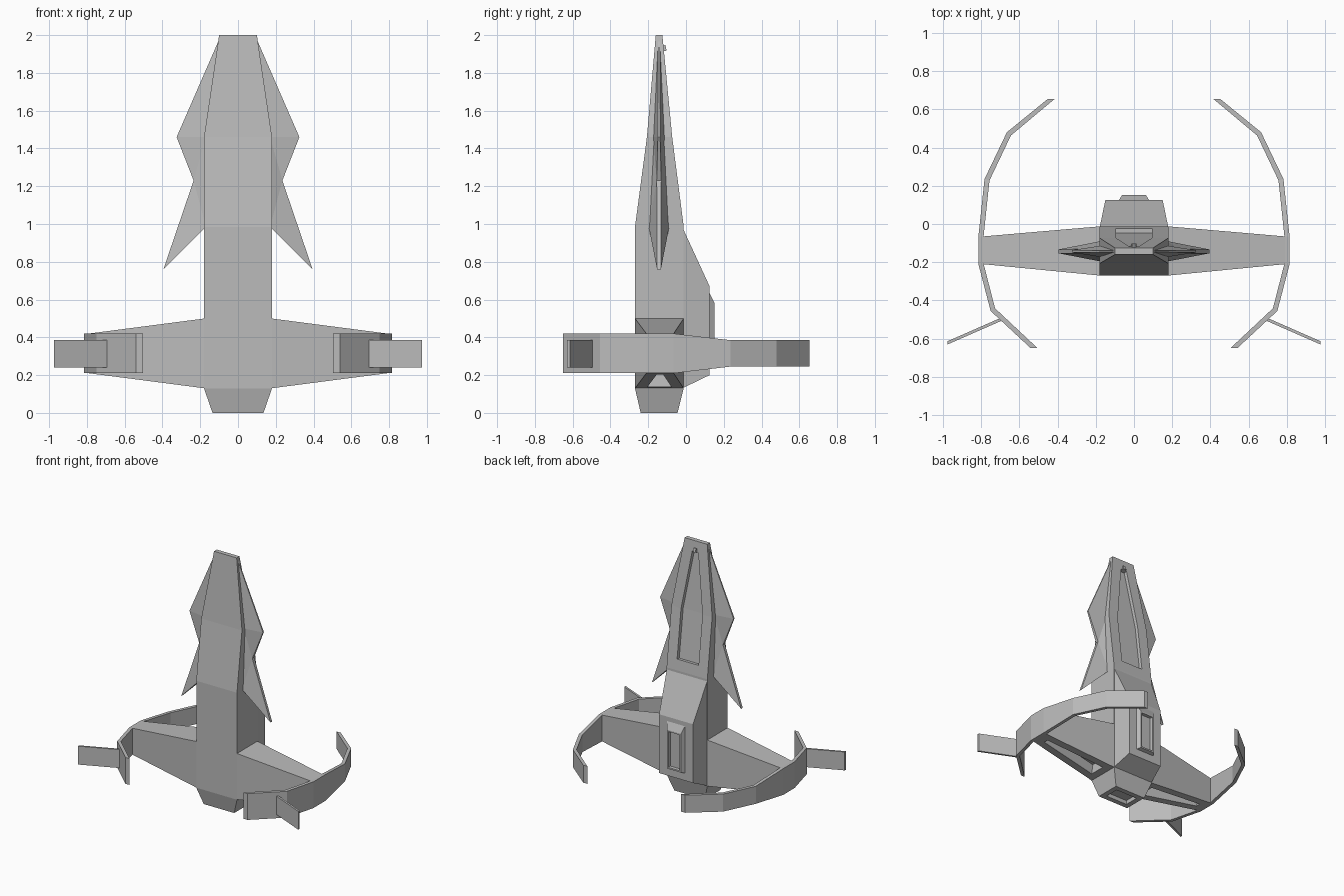
import bpy
import bmesh
from mathutils import Vector

cube = bpy.data.objects.get("Cube")
if cube:
    bpy.data.objects.remove(cube, do_unlink=True)

# One hull colour for everything
hull = bpy.data.materials.new("hull_grey")
hull.use_nodes = True
GREY = (0.5, 0.5, 0.5, 1)
hull.diffuse_color = GREY
hull.node_tree.nodes["Principled BSDF"].inputs["Base Color"].default_value = GREY


def recess(bm, rule, margin, depth):
    """Sink a panel into the faces chosen by a rule."""
    bm.normal_update()
    faces = [f for f in bm.faces if rule(f.normal, f.calc_center_median())]
    bmesh.ops.inset_region(bm, faces=faces, thickness=margin, use_even_offset=True)
    bmesh.ops.inset_region(bm, faces=faces, thickness=0.002, depth=-depth,
                           use_even_offset=True)


def loft(name, rings, mirror=False, panels=()):
    """Skin a row of equal-sized rings, cap both ends, then sink panels."""
    bm = bmesh.new()
    rows = [[bm.verts.new(p) for p in ring] for ring in rings]
    n = len(rows[0])
    for a, b in zip(rows, rows[1:]):
        for i in range(n):
            j = (i + 1) % n
            bm.faces.new((a[i], a[j], b[j], b[i]))
    bm.faces.new(rows[0])
    bm.faces.new(rows[-1])
    bmesh.ops.recalc_face_normals(bm, faces=bm.faces)
    for rule, margin, depth in panels:
        recess(bm, rule, margin, depth)
    return finish(name, bm, mirror)


def finish(name, bm, mirror):
    mesh = bpy.data.meshes.new(name)
    bm.to_mesh(mesh)
    bm.free()
    mesh.materials.append(hull)
    obj = bpy.data.objects.new(name, mesh)
    bpy.context.collection.objects.link(obj)
    if mirror:
        obj.modifiers.new("mirror", "MIRROR")
    return obj


def flat_ring(z, w, y0, y1):
    return [(-w, y0, z), (w, y0, z), (w, y1, z), (-w, y1, z)]


def back_ring(y, w, z0, z1):
    return [(-w, y, z0), (w, y, z0), (w, y, z1), (-w, y, z1)]


def side_ring(x, y0, y1, z0, z1):
    return [(x, y0, z0), (x, y1, z0), (x, y1, z1), (x, y0, z1)]


# Central tower with a sunken back panel and a sunken underside
loft("tower", [
    flat_ring(0, 0.135, -0.24, -0.045),
    flat_ring(0.13, 0.18, -0.27, -0.012),
    flat_ring(0.985, 0.18, -0.27, -0.012),
    flat_ring(1.46, 0.18, -0.207, -0.073),
    flat_ring(2.0, 0.1, -0.16, -0.125),
], panels=[
    (lambda n, c: n.y > 0.8 and c.z > 1, 0.085, 0.025),
    (lambda n, c: n.z < -0.9, 0.04, 0.03),
])

# Rear hump and its hatch
loft("rear_hump", [back_ring(-0.02, 0.18, 0.13, 0.985),
                   back_ring(0.125, 0.15, 0.2, 0.67)])
loft("rear_hatch", [back_ring(0.12, 0.082, 0.26, 0.645),
                    back_ring(0.152, 0.062, 0.27, 0.58)],
     panels=[(lambda n, c: n.y > 0.9, 0.012, 0.024)])

# Tapered wings with a slot underneath
loft("wings", [side_ring(0.175, -0.27, -0.012, 0.13, 0.5),
               side_ring(0.79, -0.21, -0.065, 0.21, 0.42)],
     mirror=True, panels=[(lambda n, c: n.z < -0.8, 0.06, 0.08)])

# Curved arms at the wing tips: outer line as x, y, bottom, top
arm = [(0.54, -0.65, 0.21, 0.42), (0.75, -0.455, 0.21, 0.42),
       (0.814, -0.21, 0.21, 0.42), (0.814, -0.065, 0.21, 0.42),
       (0.782, 0.235, 0.245, 0.385), (0.665, 0.48, 0.245, 0.385),
       (0.45, 0.655, 0.245, 0.385)]
sections = []
for i, (x, y, low, high) in enumerate(arm):
    if 0 < i < len(arm) - 1:
        before = (Vector(arm[i][:2]) - Vector(arm[i - 1][:2])).normalized()
        after = (Vector(arm[i + 1][:2]) - Vector(arm[i][:2])).normalized()
        along = (before + after).normalized()
        ix, iy = x - along.y * 0.027, y + along.x * 0.027
    else:
        ix, iy = x - 0.036, y
    sections.append([(x, y, low), (ix, iy, low), (ix, iy, high), (x, y, high)])
loft("curved_arms", sections, mirror=True)

# Straight vanes pointing out from the arms
loft("arm_vanes", [side_ring(0.69, -0.505, -0.488, 0.24, 0.387),
                   side_ring(0.975, -0.63, -0.613, 0.24, 0.387)], mirror=True)

# Jagged blades on the tower sides: x, z, half thickness
roots = [(0.09, 2.0, 0.004), (0.17, 1.46, 0.03), (0.17, 0.985, 0.054)]
edges = [(0.325, 1.46, 0.006), (0.235, 1.23, 0.012), (0.395, 0.76, 0.01)]
bm = bmesh.new()
front, back = ([bm.verts.new((x, -0.143 + s * t, z)) for x, z, t in roots + edges]
               for s in (-1, 1))
for side in (front, back):
    for tri in ((0, 3, 1), (1, 3, 4), (1, 4, 2), (2, 4, 5)):
        bm.faces.new([side[k] for k in tri])
outline = (0, 3, 4, 5, 2, 1)
for a, b in zip(outline, outline[1:] + outline[:1]):
    bm.faces.new((front[a], front[b], back[b], back[a]))
bmesh.ops.recalc_face_normals(bm, faces=bm.faces)
finish("tower_blades", bm, True)
